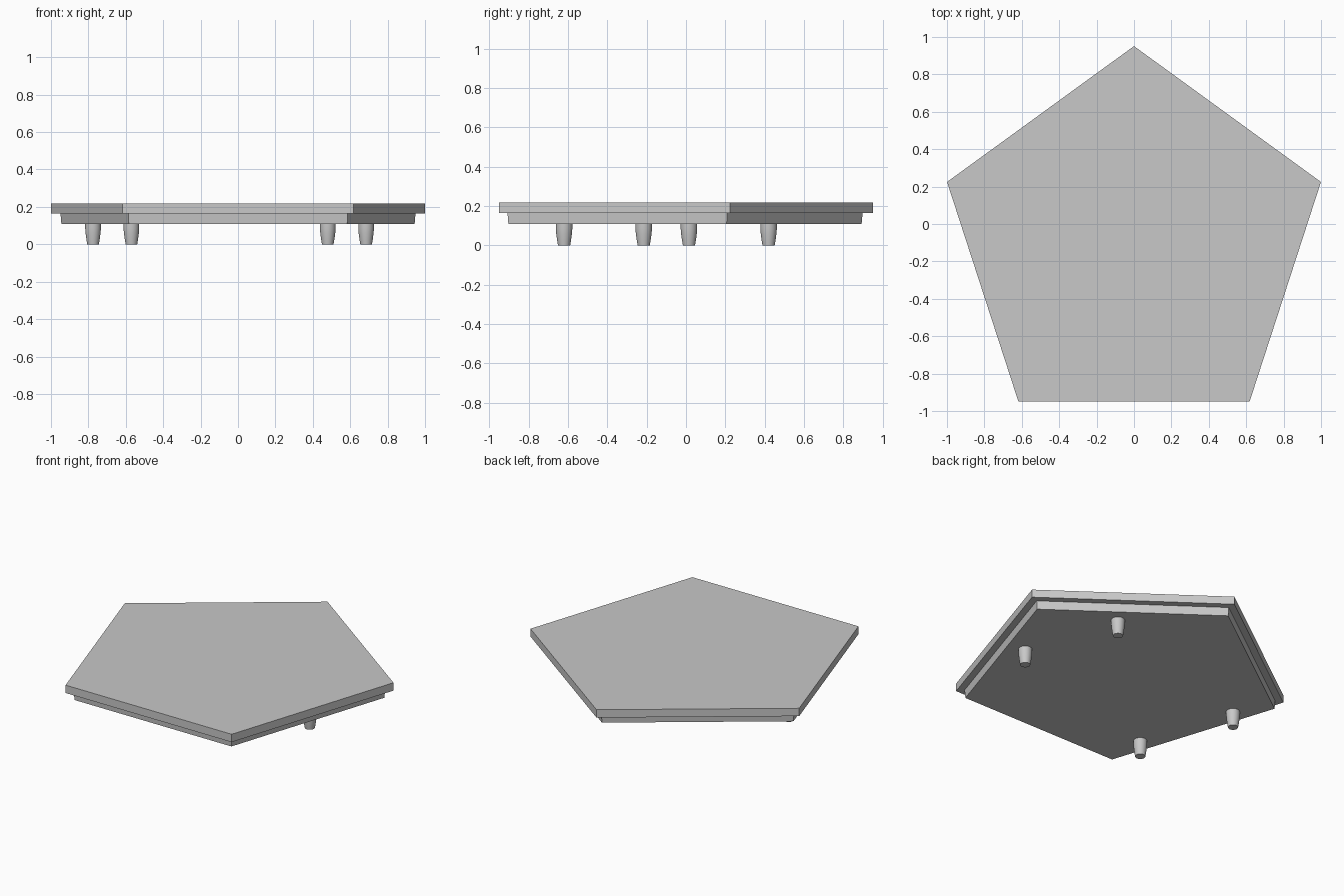
import bpy, bmesh, math
from mathutils import Matrix

if "Cube" in bpy.data.objects:
    bpy.data.objects.remove(bpy.data.objects["Cube"])

grey = bpy.data.materials.new("light_grey")
grey.use_nodes = True
colour = (0.58, 0.58, 0.58, 1)
grey.diffuse_color = colour
grey.node_tree.nodes["Principled BSDF"].inputs["Base Color"].default_value = colour

CENTRE_Y = -0.1  # middle of the pentagon


def lathe(name, sides, profile, location, smooth=False):
    """Stack regular polygon rings given as (radius, height), capped at both ends."""
    bm = bmesh.new()
    rings = []
    for radius, z in profile:
        ring = bmesh.ops.create_circle(bm, segments=sides, radius=radius,
                                       matrix=Matrix.Translation((0, 0, z)))
        rings.append(ring["verts"])
    for low, high in zip(rings, rings[1:]):
        for i in range(sides):
            j = (i + 1) % sides
            bm.faces.new((low[i], low[j], high[j], high[i]))
    bm.faces.new(rings[0])
    bm.faces.new(rings[-1])
    # One corner points to the back
    first = rings[0][0].co
    turn = math.pi / 2 - math.atan2(first.y, first.x)
    bm.transform(Matrix.Rotation(turn, 4, "Z"))
    bmesh.ops.recalc_face_normals(bm, faces=bm.faces)
    mesh = bpy.data.meshes.new(name)
    bm.to_mesh(mesh)
    bm.free()
    mesh.materials.append(grey)
    obj = bpy.data.objects.new(name, mesh)
    obj.location = location
    bpy.context.collection.objects.link(obj)
    if smooth:
        bpy.ops.object.select_all(action="DESELECT")
        obj.select_set(True)
        bpy.context.view_layer.objects.active = obj
        bpy.ops.object.shade_smooth_by_angle(angle=math.radians(40))
    return obj


# Pentagonal top slab and the slightly tapered apron under it
lathe("top_slab", 5, [(1.051, 0.165), (1.051, 0.218)], (0, CENTRE_Y, 0))
lathe("lower_slab", 5, [(0.993, 0.109), (0.998, 0.165)], (0, CENTRE_Y, 0))

# Four short tapered feet at the corners of a turned rectangle
foot_profile = [(0.031, 0), (0.036, 0.03), (0.04, 0.06), (0.042, 0.085), (0.042, 0.109)]
feet = {
    "back_left_foot": (0.48, 0.42),
    "front_left_foot": (0.685, -0.215),
    "back_right_foot": (-0.775, 0.015),
    "front_right_foot": (-0.57, -0.62),
}
for name, (x, y) in feet.items():
    lathe(name, 32, foot_profile, (x, y, 0), smooth=True)
